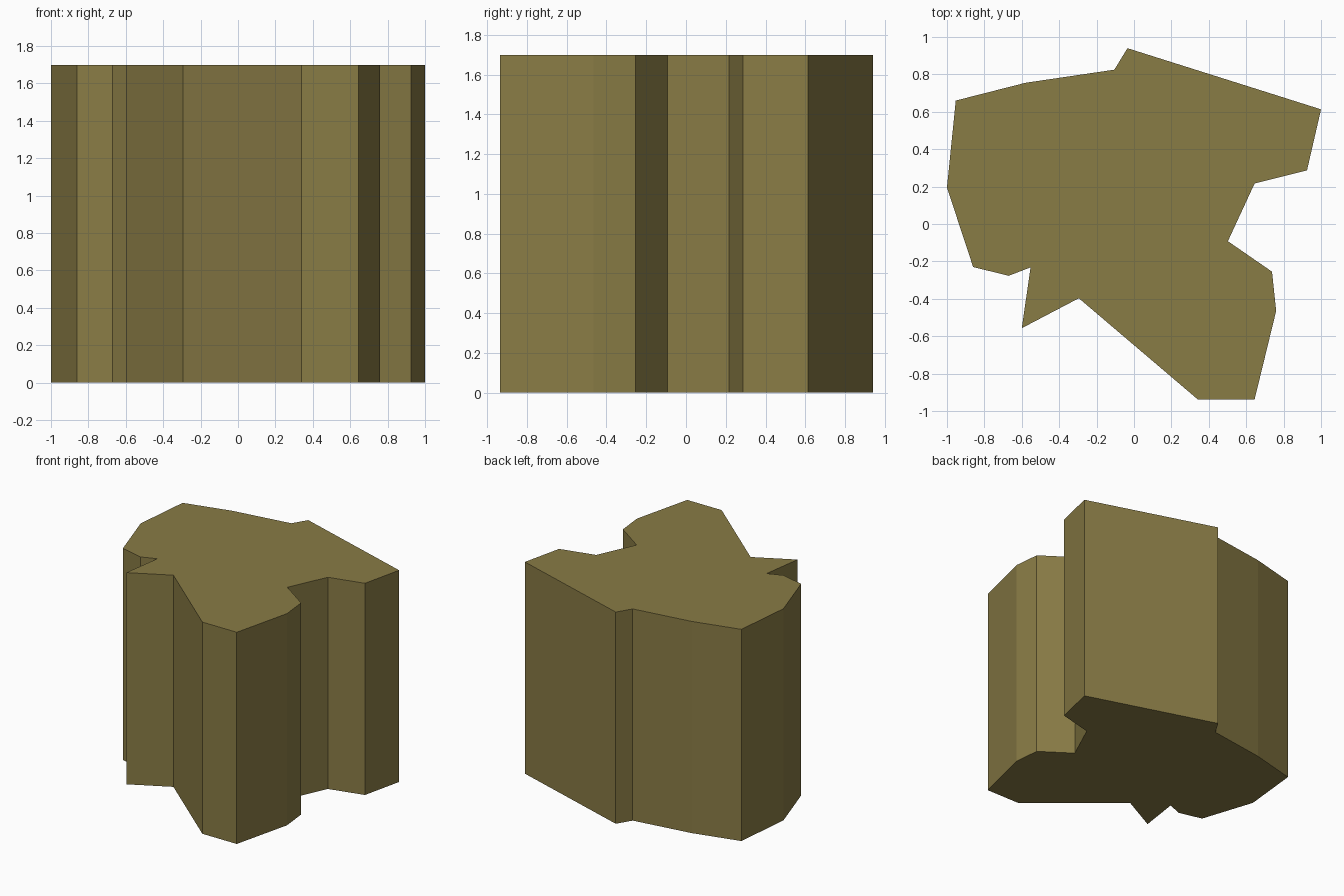
import bpy, bmesh

if "Cube" in bpy.data.objects:
    bpy.data.objects.remove(bpy.data.objects["Cube"])

HEIGHT = 1.697

# Outline of the block seen from above, counter-clockwise
OUTLINE = [
    (-0.035, 0.94), (-0.105, 0.825), (-0.58, 0.755), (-0.953, 0.66),
    (-1.0, 0.195), (-0.86, -0.23), (-0.67, -0.277), (-0.553, -0.232),
    (-0.6, -0.557), (-0.295, -0.397), (0.34, -0.937), (0.645, -0.937),
    (0.76, -0.465), (0.738, -0.255), (0.502, -0.092), (0.645, 0.217),
    (0.925, 0.287), (1.0, 0.613),
]

olive = bpy.data.materials.new("olive")
olive.diffuse_color = (0.25, 0.20, 0.06, 1)
olive.use_nodes = True
olive.node_tree.nodes["Principled BSDF"].inputs["Base Color"].default_value = olive.diffuse_color

# Solid block: the outline extruded straight up
bm = bmesh.new()
base = bm.faces.new([bm.verts.new((x, y, 0)) for x, y in OUTLINE])
top = bmesh.ops.extrude_face_region(bm, geom=[base], use_keep_orig=True)
bmesh.ops.translate(bm, vec=(0, 0, HEIGHT),
                    verts=[g for g in top["geom"] if isinstance(g, bmesh.types.BMVert)])
bmesh.ops.recalc_face_normals(bm, faces=bm.faces)

mesh = bpy.data.meshes.new("block")
bm.to_mesh(mesh)
bm.free()
mesh.materials.append(olive)
bpy.context.collection.objects.link(bpy.data.objects.new("block", mesh))
